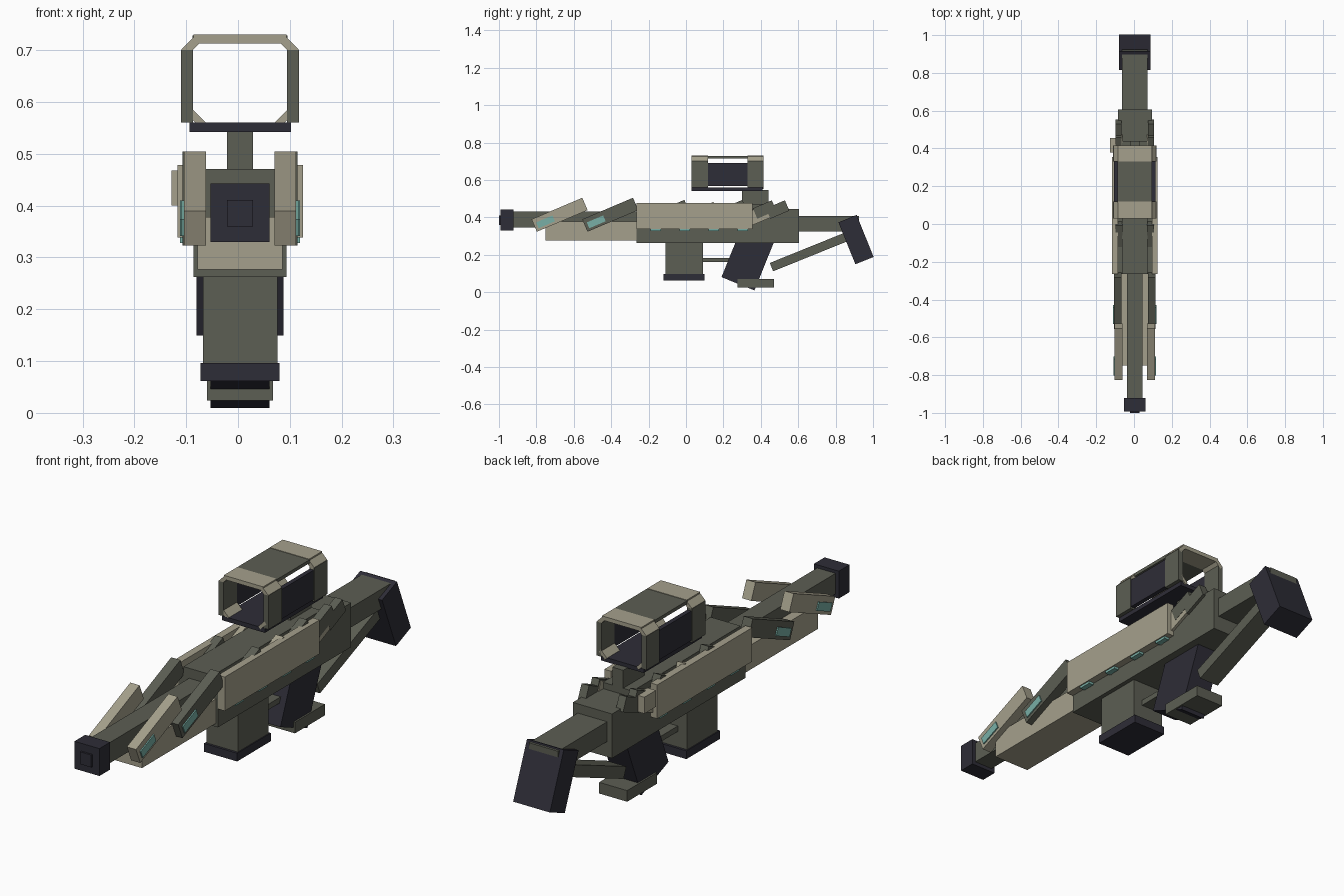
import bpy
from math import radians
from mathutils import Matrix, Vector

if "Cube" in bpy.data.objects:
    bpy.data.objects.remove(bpy.data.objects["Cube"])

CX = 0.004  # centre plane of the body


def material(name, rgb):
    m = bpy.data.materials.new(name)
    m.use_nodes = True
    m.diffuse_color = (*rgb, 1)
    m.node_tree.nodes["Principled BSDF"].inputs["Base Color"].default_value = (*rgb, 1)
    return m


GREEN = material("olive grey", (0.107, 0.112, 0.087))
TAN = material("tan", (0.376, 0.352, 0.262))
DARK = material("dark slate", (0.027, 0.026, 0.038))
CYAN = material("pale cyan", (0.19, 0.43, 0.38))


def block(name, mat, centre, size, tilt=0, axis='X'):
    """Box with the given centre and size, turned by tilt degrees."""
    bpy.ops.mesh.primitive_cube_add(size=1)
    ob = bpy.context.object
    ob.name = name
    turn = Matrix.Rotation(radians(tilt), 4, axis)
    ob.data.transform(turn @ Matrix.Diagonal((*size, 1)))
    ob.location = Vector(centre) + Vector((CX, 0, 0))
    ob.data.materials.append(mat)
    return ob


def span(name, mat, half_x, y, z):
    """Box centred across the width, given by its y and z ranges."""
    return block(name, mat, (0, sum(y) / 2, sum(z) / 2),
                 (2 * half_x, y[1] - y[0], z[1] - z[0]))


def pair(name, mat, x, y, z, tilt=0, axis='X', size=None):
    """Mirrored boxes; x is a range, y and z are ranges or a centre with size."""
    for side, s in (("left", 1), ("right", -1)):
        if size:
            c, d = (s * x, y, z), size
        else:
            c = (s * sum(x) / 2, sum(y) / 2, sum(z) / 2)
            d = (x[1] - x[0], y[1] - y[0], z[1] - z[0])
        block(f"{side}_{name}", mat, c, d, tilt * (s if axis == 'Y' else 1), axis)


# Barrel and muzzle
span("muzzle", DARK, 0.057, (-0.992, -0.922), (0.33, 0.443))
span("muzzle_bore", DARK, 0.025, (-1.0, -0.99), (0.36, 0.411))
span("barrel", GREEN, 0.042, (-0.93, -0.25), (0.345, 0.43))
span("handguard", TAN, 0.082, (-0.75, -0.26), (0.277, 0.378))

# Receiver
span("receiver", GREEN, 0.09, (-0.265, 0.605), (0.262, 0.445))
span("receiver_top", GREEN, 0.068, (-0.265, 0.44), (0.44, 0.471))
pair("side_panel", TAN, (0.09, 0.121), (-0.265, 0.355), (0.338, 0.478))
block("charging_handle", TAN, (-0.112, 0.417, 0.434), (0.04, 0.075, 0.068))

# Slanted fins with inset lights along the front
for label, mat, y, x in (("front", TAN, -0.676, 0.087), ("second", GREEN, -0.405, 0.09)):
    pair(f"{label}_fin", mat, x, y, 0.414, 23, size=(0.042, 0.295, 0.072))
    pair(f"{label}_fin_light", CYAN, x + 0.021, y - 0.075, 0.376, 23,
         size=(0.01, 0.095, 0.034))

# Fins tucked behind the side panels
for i, mat in enumerate((GREEN, TAN, GREEN, TAN)):
    y = -0.095 + 0.155 * i
    top = 0.416 if mat == GREEN else 0.405
    pair(f"inner_fin_{i + 1}", mat, 0.084, y, top, 23, size=(0.036, 0.22, 0.075))
    pair(f"inner_light_{i + 1}", CYAN, 0.105, y - 0.066, 0.345, 0,
         size=(0.022, 0.055, 0.034))
for i, y in enumerate((0.42, 0.49)):
    pair(f"rear_fin_{i + 1}", GREEN, 0.086, y, 0.442, 23, size=(0.034, 0.11, 0.06))

# Magazine, trigger guard and grip
span("magazine", GREEN, 0.072, (-0.11, 0.09), (0.09, 0.27))
span("magazine_base", DARK, 0.076, (-0.12, 0.10), (0.062, 0.096))
span("trigger_guard", GREEN, 0.03, (0.08, 0.27), (0.16, 0.183))
block("grip", DARK, (0, 0.334, 0.184), (0.114, 0.19, 0.3), -22)
span("grip_foot", GREEN, 0.064, (0.275, 0.47), (0.024, 0.07))

# Stock
span("stock_tube", GREEN, 0.067, (0.6, 0.925), (0.325, 0.407))
block("stock_strut", GREEN, (0, 0.67, 0.22), (0.09, 0.46, 0.048), 22)
block("butt_pad", DARK, (0, 0.909, 0.281), (0.168, 0.105, 0.242), 22)

# Sight: open frame with tan ends and a green middle
span("sight_mount", GREEN, 0.025, (0.3, 0.44), (0.46, 0.545))
span("sight_base", DARK, 0.098, (0.03, 0.41), (0.542, 0.56))
span("sight_top_middle", GREEN, 0.092, (0.115, 0.332), (0.714, 0.728))
pair("sight_side_middle", DARK, (0.092, 0.111), (0.11, 0.335), (0.568, 0.69))
for label, y in (("front", (0.03, 0.118)), ("back", (0.33, 0.415))):
    mid, depth = sum(y) / 2, y[1] - y[0]
    span(f"sight_top_{label}", TAN, 0.09, y, (0.713, 0.73))
    pair(f"sight_side_{label}", GREEN, (0.091, 0.114), y, (0.56, 0.7))
    pair(f"sight_upper_corner_{label}", TAN, 0.095, mid, 0.708, 45, 'Y',
         size=(0.036, depth, 0.016))
    pair(f"sight_lower_corner_{label}", TAN, 0.086, mid, 0.57, -45, 'Y',
         size=(0.04, depth, 0.014))
